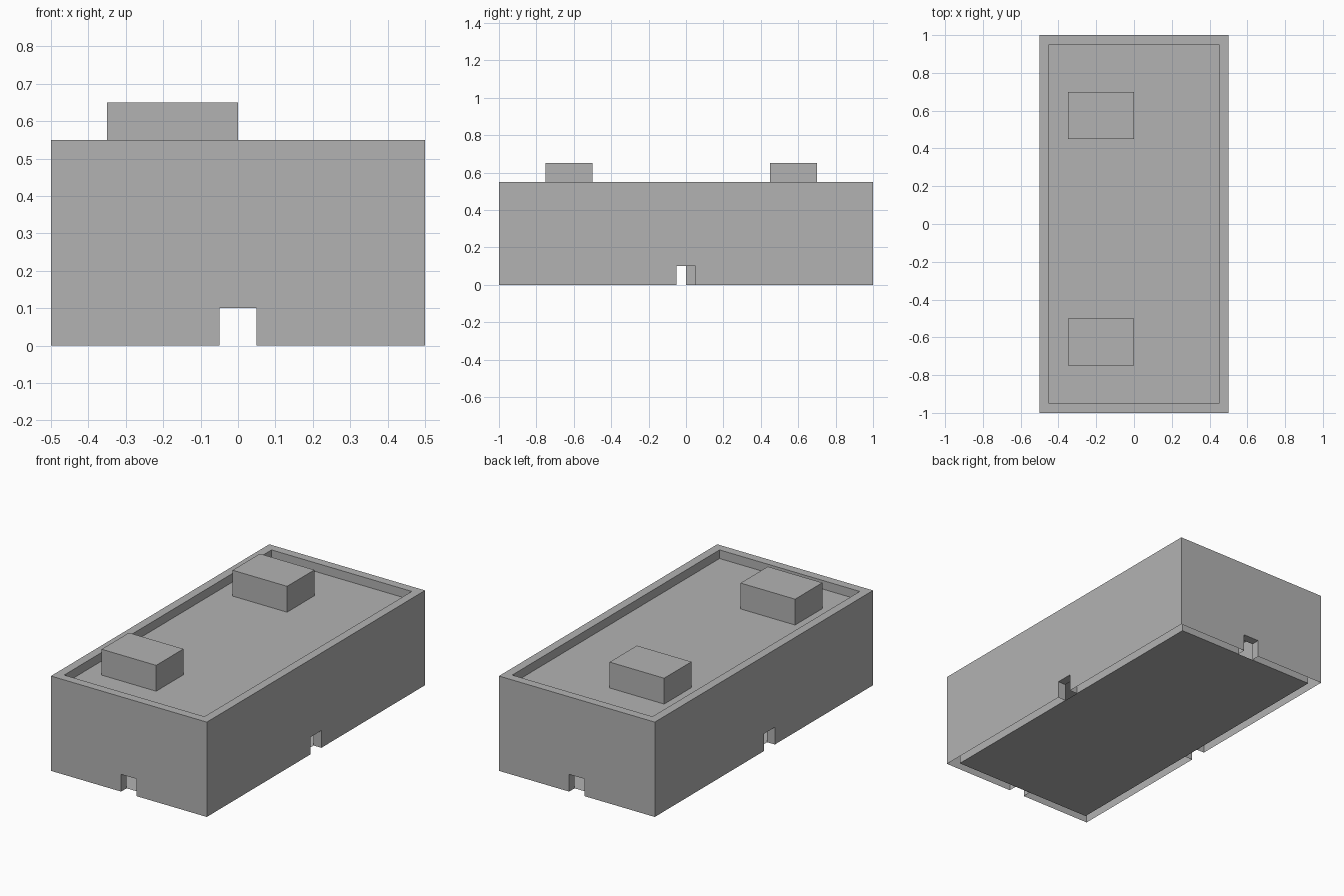
import bpy
import bmesh
from math import radians
from mathutils import Matrix, Vector

cube = bpy.data.objects.get("Cube")
if cube:
    bpy.data.objects.remove(cube, do_unlink=True)

HALF_X, HALF_Y = 0.5, 1.0
WALL_TOP, ROOF_Z = 0.55, 0.5
THICK, DOOR_H = 0.05, 0.1

grey = bpy.data.materials.new("plain grey")
grey.use_nodes = True
grey.diffuse_color = (0.45, 0.45, 0.45, 1)
grey.node_tree.nodes["Principled BSDF"].inputs["Base Color"].default_value = (0.45, 0.45, 0.45, 1)


def finish(name, bm):
    mesh = bpy.data.meshes.new(name)
    bm.to_mesh(mesh)
    bm.free()
    mesh.materials.append(grey)
    obj = bpy.data.objects.new(name, mesh)
    bpy.context.collection.objects.link(obj)
    return obj


def wall(name, angle, half_len, dist, door_start, door_end):
    """Hollow double-skinned wall with a doorway, open underneath."""
    bm = bmesh.new()
    turn = Matrix.Rotation(radians(angle), 3, "Z")

    def skin(inset):
        end = half_len - inset
        outline = [(-end, 0), (door_start, 0), (door_start, DOOR_H),
                   (door_end, DOOR_H), (door_end, 0), (end, 0),
                   (end, WALL_TOP), (-end, WALL_TOP)]
        return [bm.verts.new(turn @ Vector((s, inset - dist, z))) for s, z in outline]

    outer, inner = skin(0), skin(THICK)
    bm.faces.new(outer)
    bm.faces.new(inner[::-1])
    # Door jambs, lintel and parapet top
    for a, b in ((1, 2), (2, 3), (3, 4), (6, 7)):
        bm.faces.new((outer[b], outer[a], inner[a], inner[b]))
    finish(name, bm)


def slab(name, z, up):
    """Flat sheet filling the space inside the walls."""
    bm = bmesh.new()
    x, y = HALF_X - THICK, HALF_Y - THICK
    corners = [(-x, -y), (x, -y), (x, y), (-x, y)]
    verts = [bm.verts.new((cx, cy, z)) for cx, cy in corners]
    bm.faces.new(verts if up else verts[::-1])
    finish(name, bm)


def box(name, low, high):
    low, high = Vector(low), Vector(high)
    bm = bmesh.new()
    bmesh.ops.create_cube(bm, size=1)
    bmesh.ops.scale(bm, vec=high - low, verts=bm.verts)
    bmesh.ops.translate(bm, vec=(low + high) / 2, verts=bm.verts)
    finish(name, bm)


# Four walls, each with a doorway
wall("front_wall", 0, HALF_X, HALF_Y, -0.05, 0.05)
wall("left_wall", 90, HALF_Y, HALF_X, -0.05, 0.05)
wall("back_wall", 180, HALF_X, HALF_Y, -0.05, 0.05)
wall("right_wall", 270, HALF_Y, HALF_X, 0.0, 0.1)

# Roof sunk below the parapet, and ground floor
slab("roof", ROOF_Z, True)
slab("floor", 0, False)

# Rooftop units
box("front_roof_unit", (-0.35, -0.75, ROOF_Z), (0, -0.5, 0.65))
box("back_roof_unit", (-0.35, 0.45, ROOF_Z), (0, 0.7, 0.65))
